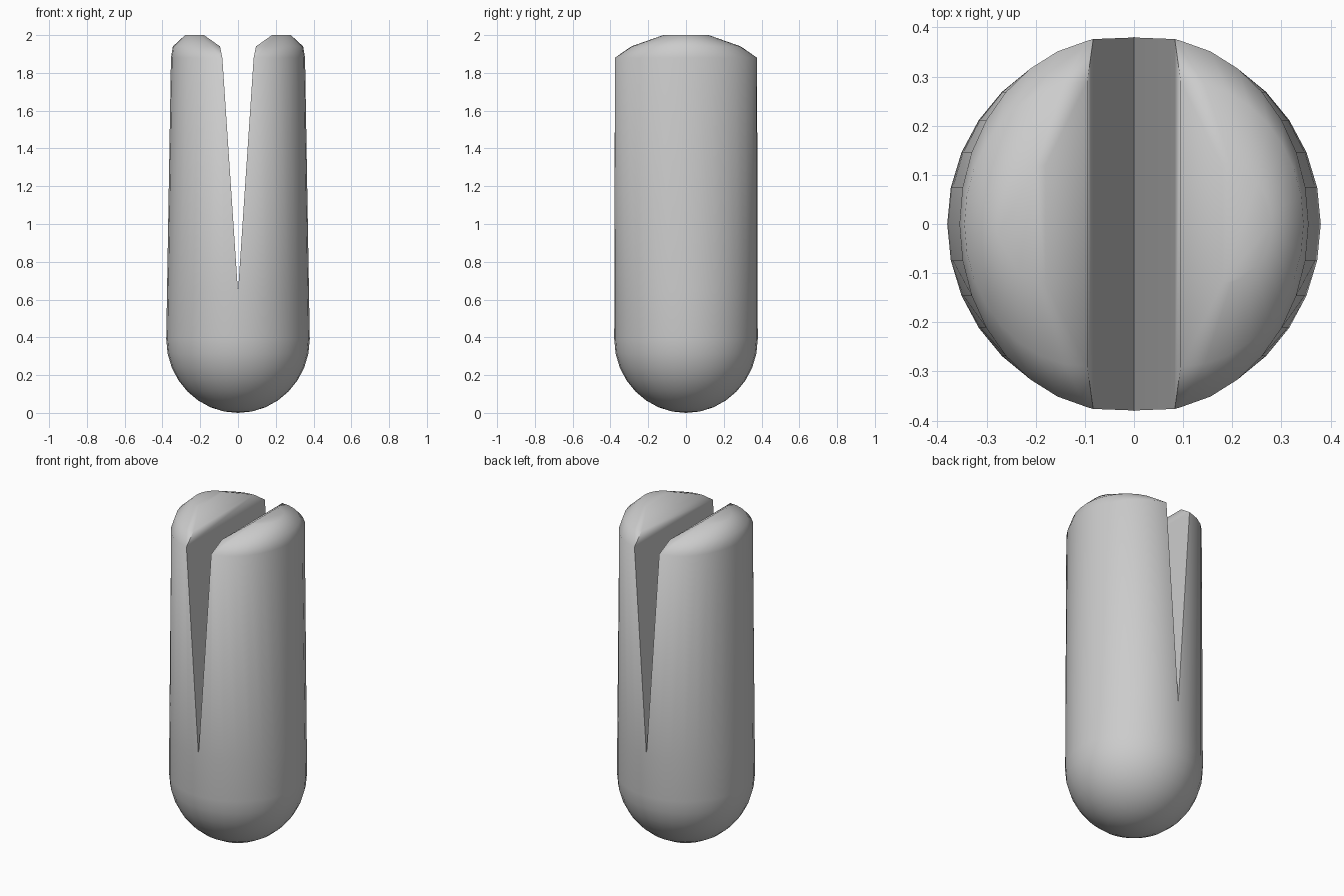
import bpy, bmesh, math

if "Cube" in bpy.data.objects:
    bpy.data.objects.remove(bpy.data.objects["Cube"])

R = 0.38          # body radius
N = 16            # steps around half a turn (32 sides in total)
CAP = 0.39        # height of the rounded base
SLOT_Z, LIP_Z = 0.64, 1.88

bm = bmesh.new()
angles = [i * math.pi / N for i in range(N + 1)]


def half_ring(x0, rx, ry, z):
    """Half ellipse on the +x side, starting and ending at x0."""
    return [bm.verts.new((x0 + rx * math.sin(a), ry * math.cos(a), z)) for a in angles]


def shaft_ring(z, slot_x):
    """Half ring of the tapering shaft, its two end points on the slot edge."""
    t = (z - CAP) / (LIP_Z - CAP)
    ring = half_ring(0, R, R, z)
    for v in ring[1:-1]:
        v.co.x += t * (0.032 - 0.15 * v.co.x)
    for v in (ring[0], ring[-1]):
        v.co.x = slot_x
        v.co.y *= 1 - 0.01 * t
    return ring


# Rounded base
rings = [half_ring(0, R * math.sin(a), R * math.sin(a), CAP * (1 - math.cos(a)))
         for a in (k * math.pi / 16 for k in range(9))]
# Shaft and slot
rings.append(shaft_ring(SLOT_Z, 0))
slot_start = len(rings) - 1
rings.append(shaft_ring(LIP_Z, 0.083))
# Rounded prong tip
rings.append(half_ring(0.095, 0.25, 0.29, 1.94))
rings.append(half_ring(0.18, 0.10, 0.12, 2.0))

for k, (lo, hi) in enumerate(zip(rings, rings[1:])):
    for i in range(N):
        bm.faces.new((lo[i], hi[i], hi[i + 1], lo[i + 1]))
    if k >= slot_start:  # slot wall
        bm.faces.new((lo[N], hi[N], hi[0], lo[0]))
bm.faces.new(rings[-1])

# Mirror to the other half and weld
bmesh.ops.remove_doubles(bm, verts=bm.verts[:], dist=1e-4)
bmesh.ops.mirror(bm, geom=bm.verts[:] + bm.edges[:] + bm.faces[:], axis='X', merge_dist=1e-4)
bmesh.ops.remove_doubles(bm, verts=bm.verts[:], dist=1e-4)
bmesh.ops.recalc_face_normals(bm, faces=bm.faces[:])

mesh = bpy.data.meshes.new("split_peg")
bm.to_mesh(mesh)
bm.free()
peg = bpy.data.objects.new("split_peg", mesh)
bpy.context.collection.objects.link(peg)
bpy.context.view_layer.objects.active = peg
peg.select_set(True)
bpy.ops.object.shade_smooth_by_angle(angle=math.radians(60))
